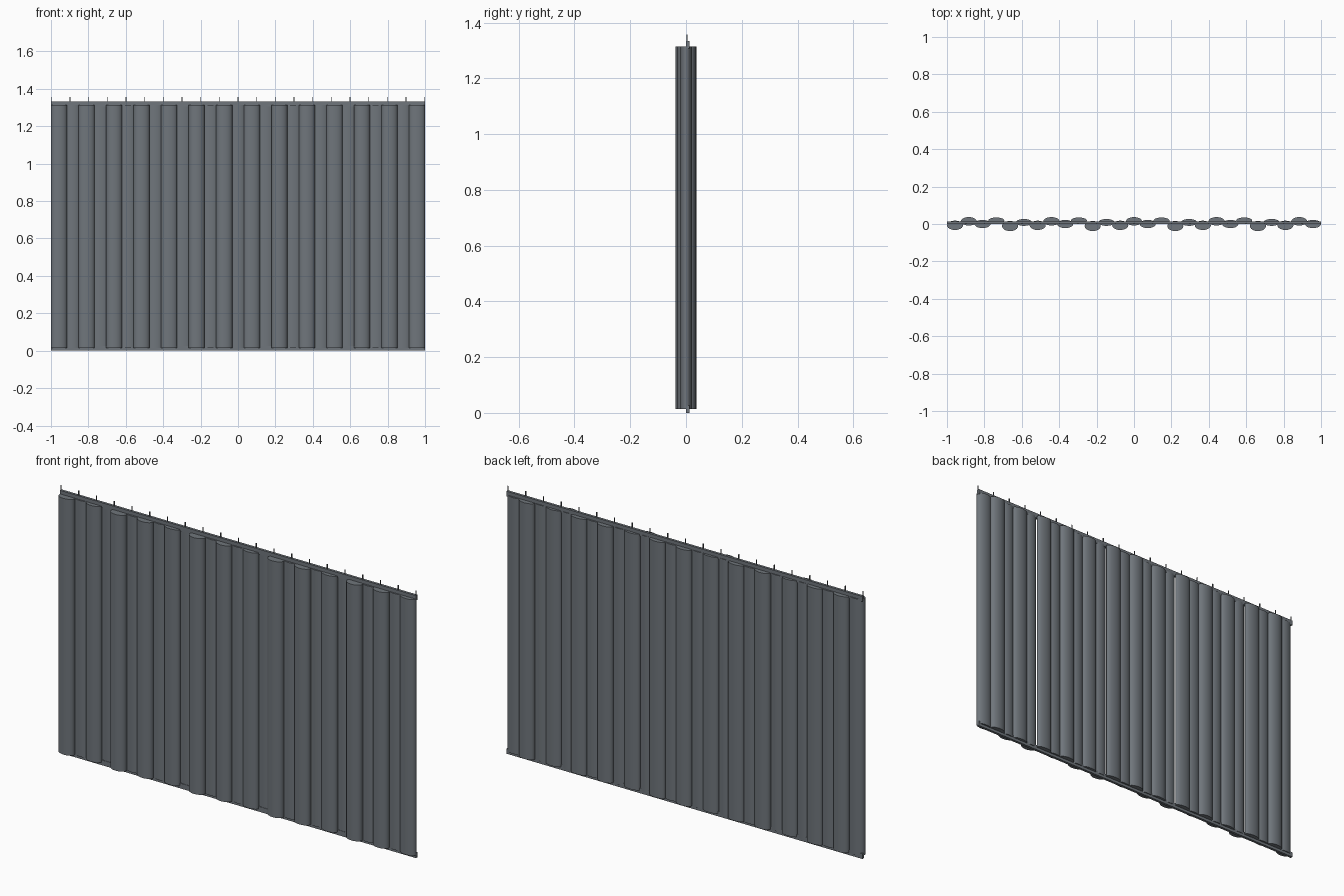
import bpy, bmesh, math

if "Cube" in bpy.data.objects:
    bpy.data.objects.remove(bpy.data.objects["Cube"])

MID = 0.006            # y of the tape centre line
Z0, Z1 = 0.014, 1.315  # bottom and top of the folds
COUNT = 27             # overlapping vertical folds
HALF_WIDTH = 0.043
SIDES = 20

# Front and back y of the folds, a pattern repeating every six
DEPTHS = [(-0.032, 0.018), (-0.008, 0.037), (-0.022, 0.022),
          (0.001, 0.035), (-0.038, 0.016), (-0.01, 0.027)]


def material(name, color):
    m = bpy.data.materials.new(name)
    m.diffuse_color = (*color, 1)
    m.use_nodes = True
    m.node_tree.nodes["Principled BSDF"].inputs["Base Color"].default_value = m.diffuse_color
    return m


fabric = material("slate_fabric", (0.16, 0.18, 0.20))
metal = material("dark_metal", (0.10, 0.11, 0.12))


def finish(bm, name, mat):
    me = bpy.data.meshes.new(name)
    bm.to_mesh(me)
    bm.free()
    me.materials.append(mat)
    ob = bpy.data.objects.new(name, me)
    bpy.context.collection.objects.link(ob)
    return ob


def add_box(bm, x0, x1, y0, y1, z0, z1):
    for v in bmesh.ops.create_cube(bm, size=1)["verts"]:
        v.co = ((x0 + x1) / 2 + v.co.x * (x1 - x0),
                (y0 + y1) / 2 + v.co.y * (y1 - y0),
                (z0 + z1) / 2 + v.co.z * (z1 - z0))


def add_fold(bm, x, front, back):
    cone = bmesh.ops.create_cone(bm, cap_ends=True, segments=SIDES, radius1=1, radius2=1, depth=1)
    for v in cone["verts"]:
        v.co = (x + v.co.x * HALF_WIDTH,
                (front + back) / 2 + v.co.y * (back - front) / 2,
                (Z0 + Z1) / 2 + v.co.z * (Z1 - Z0))


# Curtain folds: overlapping flattened columns
bm = bmesh.new()
for i in range(COUNT):
    x = (i / (COUNT - 1) * 2 - 1) * (1 - HALF_WIDTH)
    add_fold(bm, x, *DEPTHS[i % 6])
folds = finish(bm, "curtain_folds", fabric)
bpy.context.view_layer.objects.active = folds
folds.select_set(True)
bpy.ops.object.shade_smooth_by_angle(angle=math.radians(50))

# Heading tape and bottom hem
for name, z0, z1 in (("heading_tape", 1.307, 1.333), ("bottom_hem", 0.0, 0.026)):
    bm = bmesh.new()
    add_box(bm, -1, 1, MID - 0.0065, MID + 0.0065, z0, z1)
    finish(bm, name, fabric)

# Row of thin hooks along the top
bm = bmesh.new()
for i in range(21):
    x = -0.998 + i * 1.996 / 20
    add_box(bm, x - 0.002, x + 0.002, MID - 0.004, MID, 1.33, 1.357)
finish(bm, "curtain_hooks", metal)
